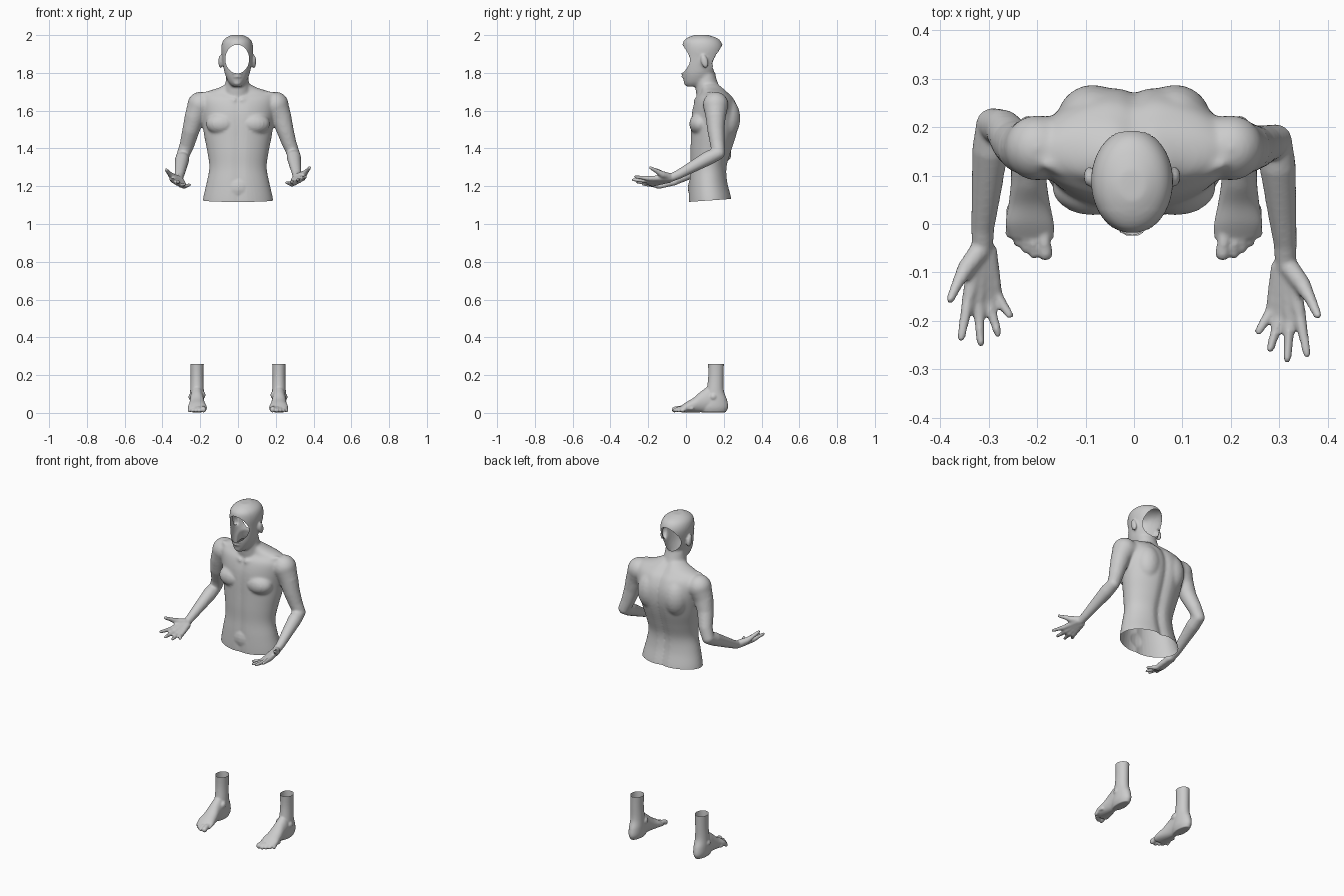
import bpy, bmesh, math
from mathutils import Vector, Matrix

if "Cube" in bpy.data.objects:
    bpy.data.objects.remove(bpy.data.objects["Cube"])


def refine(rows, n=5):
    """Catmull-Rom interpolation of a small table of ring sizes."""
    out = []
    for i in range(len(rows) - 1):
        p = [rows[max(0, min(len(rows) - 1, i + k))] for k in (-1, 0, 1, 2)]
        for s in range(n):
            t = s / n
            out.append([0.5 * (2 * b + (c - a) * t + (2 * a - 5 * b + 4 * c - d) * t * t
                               + (3 * b - a - 3 * c + d) * t ** 3) for a, b, c, d in zip(*p)])
    return out + [list(rows[-1])]


def loft(bm, ovals, seg=48):
    """Closed skin through ovals given as (centre, half axis, half axis)."""
    angs = [2 * math.pi * k / seg for k in range(seg)]
    rings = []
    for c, u, v in ovals:
        c, u, v = Vector(c), Vector(u), Vector(v)
        rings.append([bm.verts.new(c + u * math.cos(a) + v * math.sin(a)) for a in angs])
    for r, s in zip(rings, rings[1:]):
        for k in range(seg):
            j = (k + 1) % seg
            bm.faces.new((r[k], r[j], s[j], s[k]))
    bm.faces.new(rings[0][::-1])
    bm.faces.new(rings[-1])
    return [v for r in rings for v in r]


def upright(bm, rows, cx=0.0):
    """Loft along z; rows are (z, half width, front y, back y)."""
    return loft(bm, [((cx, (f + b) / 2, z), (w, 0, 0), (0, (b - f) / 2, 0)) for z, w, f, b in refine(rows)])


def ball(bm, c, r, tilt=0.0):
    """Ellipsoid, optionally leaning about x."""
    rot = Matrix.Rotation(tilt, 3, 'X')
    ovals = []
    for i in range(12):
        a = math.pi * (i + .3) / 11.6 - math.pi / 2
        k = math.cos(a)
        ovals.append((Vector(c) + rot @ Vector((0, 0, r[2] * math.sin(a))),
                      rot @ Vector((r[0] * k, 0, 0)), rot @ Vector((0, r[1] * k, 0))))
    loft(bm, ovals, 20)


def limb(bm, pts):
    """Chain of tapered capsules; points are (x, y, z, radius)."""
    for p in pts:
        ball(bm, p[:3], (p[3],) * 3)
    for p, q in zip(pts, pts[1:]):
        a, b = Vector(p[:3]), Vector(q[:3])
        m = (b - a).to_track_quat('Z', 'Y').to_matrix()
        loft(bm, [(c, m @ Vector((r, 0, 0)), m @ Vector((0, r, 0))) for c, r in ((a, p[3]), (b, q[3]))], 20)


def fuse(bm, name, voxel, rounds):
    """Merge overlapping solids into one smooth skin; returns object and editable mesh."""
    me = bpy.data.meshes.new(name)
    bm.to_mesh(me)
    bm.free()
    ob = bpy.data.objects.new(name, me)
    bpy.context.scene.collection.objects.link(ob)
    rm = ob.modifiers.new("fuse", 'REMESH')
    rm.mode, rm.voxel_size = 'VOXEL', voxel
    sm = ob.modifiers.new("soften", 'SMOOTH')
    sm.factor, sm.iterations = 0.5, rounds
    dg = bpy.context.evaluated_depsgraph_get()
    ob.data = bpy.data.meshes.new_from_object(ob.evaluated_get(dg))
    ob.data.name = name
    ob.modifiers.clear()
    out = bmesh.new()
    out.from_mesh(ob.data)
    return ob, out


def cut(bm, co, no):
    """Trim everything on the side the normal points to, leaving it open."""
    bmesh.ops.bisect_plane(bm, geom=bm.verts[:] + bm.edges[:] + bm.faces[:], dist=1e-5,
                           plane_co=co, plane_no=no, clear_outer=True)


def finish(ob, bm):
    for f in bm.faces:
        f.smooth = True
    bm.to_mesh(ob.data)
    bm.free()


HX = -0.004  # head is slightly off centre
bm = bmesh.new()

# torso, with spine and belly grooves
torso = upright(bm, [
    (1.06, .190, .015, .250), (1.13, .186, .012, .246), (1.22, .166, .015, .224),
    (1.30, .152, .020, .220), (1.38, .162, .020, .242), (1.46, .178, .022, .268),
    (1.53, .188, .024, .284), (1.60, .200, .030, .282), (1.66, .205, .048, .258),
    (1.695, .180, .075, .225), (1.72, .105, .075, .200), (1.74, .065, .065, .180)])
for v in torso:
    g = math.exp(-(v.co.x / .025) ** 2)
    v.co.y += -.016 * g if v.co.y > .14 else .007 * g
for s in (-1, 1):
    ball(bm, (s * .085, .075, 1.53), (.085, .057, .060))           # chest
    ball(bm, (s * .085, .213, 1.56), (.075, .075, .110))           # shoulder blade
    limb(bm, [(s * .02, .055, 1.655, .015), (s * .18, .125, 1.69, .013)])  # collar bone
    ball(bm, (s * .088 + HX, .098, 1.86), (.012, .019, .036), .25)  # ear
ball(bm, (0, .07, 1.19), (.09, .060, .08))                         # belly

# neck and head
upright(bm, [(1.66, .080, .060, .205), (1.70, .070, .052, .188), (1.75, .062, .050, .168),
             (1.79, .058, .060, .155)], HX)
upright(bm, [(1.728, .025, .005, .090), (1.75, .046, -.010, .130), (1.79, .064, -.018, .150),
             (1.83, .073, -.020, .170), (1.88, .080, -.020, .190), (1.93, .085, -.020, .197),
             (1.965, .078, -.014, .186), (1.986, .060, .008, .162), (2.001, .030, .045, .115)], HX)
ball(bm, (HX, -.012, 1.798), (.028, .014, .009))                   # lips
ball(bm, (HX, -.010, 1.780), (.024, .014, .008))
ball(bm, (HX, .006, 1.748), (.022, .018, .016))                    # chin

# arms with open palms; the left-hand one in the front view sits a little further back
for s, dy, dz in ((1, 0, 0), (-1, .033, -.012)):
    def at(pts):
        return [(s * x, y + dy, z + dz, r) for x, y, z, r in pts]
    limb(bm, [(s * .15, .17, 1.63, .055), (s * .200, .157, 1.632, .068), (s * .228, .157, 1.57, .054),
              (s * .248, .158 + dy * .3, 1.50, .046)]
         + at([(.270, .165, 1.43, .039), (.292, .172, 1.375, .034), (.296, .12, 1.350, .038),
               (.304, .04, 1.306, .031), (.312, -.04, 1.262, .024), (.313, -.08, 1.245, .022)]))
    fingers = [((.342, -.19, 1.240), (.357, -.268, 1.250)), ((.322, -.197, 1.228), (.316, -.279, 1.234)),
               ((.302, -.19, 1.217), (.281, -.258, 1.222)), ((.285, -.178, 1.211), (.257, -.221, 1.219))]
    for i, (b, t) in enumerate(fingers):
        mid = (Vector(b) + Vector(t)) / 2
        limb(bm, at([(.322 - .007 * i, -.09, 1.245 - .003 * i, .019), (*b, .0135),
                     (*mid, .0105), (*t, .0085)]))
    limb(bm, at([(.320, -.09, 1.25, .021), (.347, -.125, 1.262, .018),
                 (.364, -.155, 1.280, .012), (.379, -.188, 1.298, .009)]))

body, bm = fuse(bm, "body", .0058, 3)

# soften trunk, shoulders and skull more than hands and mouth
soft = [v for v in bm.verts if v.co.y > .03 and v.co.z > 1.05 and abs(v.co.x) < .27
        and not (abs(v.co.x) > .075 and 1.81 < v.co.z < 1.91)]
for _ in range(8):
    bmesh.ops.smooth_vert(bm, verts=soft, factor=.5, use_axis_x=True, use_axis_y=True, use_axis_z=True)

# open waist
cut(bm, (0, 0, 1.116), (0, .07, -1))

# oval opening right through face and back of head
RX, RZ, CZ = .063, .076, 1.873


def oval(p):
    return math.hypot((p.x - HX) / RX, (p.z - CZ) / RZ)


bmesh.ops.delete(bm, geom=[f for f in bm.faces if oval(f.calc_center_median()) < 1], context='FACES')
for v in bm.verts:
    if v.co.z > 1.7 and v.is_boundary:
        k = 1 / oval(v.co)
        v.co.x, v.co.z = HX + (v.co.x - HX) * k, CZ + (v.co.z - CZ) * k
finish(body, bm)

# feet with open ankles
for s, name in ((1, "foot_left"), (-1, "foot_right")):
    bm = bmesh.new()
    upright(bm, [(.30, .038, .114, .202), (.20, .034, .118, .199), (.12, .036, .108, .200),
                 (.07, .038, .090, .217), (.03, .037, .075, .223), (.003, .028, .085, .210)], s * .217)
    rows = refine([(.19, .217, .030, .06), (.13, .217, .036, .135), (.085, .217, .037, .118),
                   (.04, .216, .043, .080), (.0, .215, .050, .056), (-.03, .210, .045, .034)])
    loft(bm, [((s * cx, y, (h + .003) / 2), (w, 0, 0), (0, 0, (h - .003) / 2)) for y, cx, w, h in rows])
    ball(bm, (s * .186, .125, .095), (.014, .02, .02))              # ankle bones
    ball(bm, (s * .250, .145, .085), (.012, .018, .018))
    for x, x2, y, r in ((.187, .183, -.060, .0155), (.209, .206, -.061, .0110), (.226, .223, -.050, .0105),
                        (.241, .239, -.037, .0100), (.254, .256, -.019, .0100)):
        limb(bm, [(s * x, y + .05, .024, r), (s * (x + x2) / 2, y + .022, .025, r * .85), (s * x2, y, r + .002, r)])
    bmesh.ops.recalc_face_normals(bm, faces=bm.faces)
    foot, bm = fuse(bm, name, .0045, 4)
    cut(bm, (0, 0, .26), (0, 0, 1))
    finish(foot, bm)
